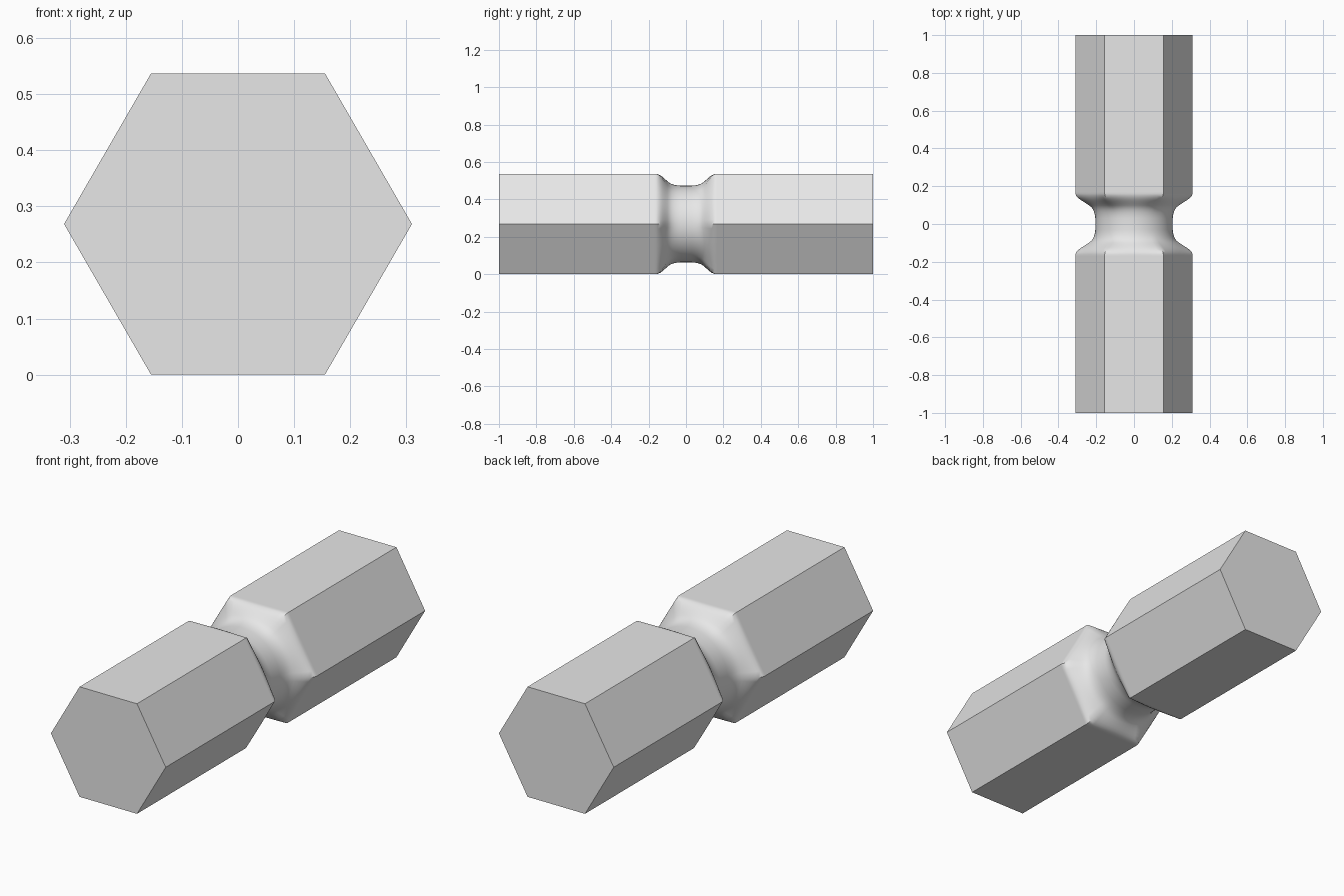
import bpy
import bmesh
from math import cos, sin, pi, radians

cube = bpy.data.objects.get("Cube")
if cube:
    bpy.data.objects.remove(cube, do_unlink=True)

CORNER = 0.31                       # hexagon corner radius
FLAT = CORNER * cos(pi / 6)         # hexagon apothem
WAIST = 0.205                       # round neck radius
SEGMENTS = 72

grey = bpy.data.materials.new("plain_grey")
grey.use_nodes = True
colour = (0.8, 0.8, 0.8, 1)
grey.diffuse_color = colour
grey.node_tree.nodes["Principled BSDF"].inputs["Base Color"].default_value = colour


def section_radius(angle, t):
    """Blend from the round waist (t = 0) to the full hexagon (t = 1)."""
    hexagon = FLAT / cos((angle % (pi / 3)) - pi / 6)
    return WAIST + t * (FLAT - WAIST) + t ** 1.4 * (hexagon - FLAT)


# Half of the groove: distance from the middle, share of the hexagon
half = [(0.03, 0), (0.045, 0.02), (0.06, 0.06), (0.075, 0.13), (0.088, 0.23),
        (0.098, 0.35), (0.107, 0.48), (0.117, 0.62), (0.127, 0.76),
        (0.138, 0.88), (0.15, 0.97), (0.16, 1), (0.17, 1), (1, 1)]
stations = [(-y, t) for y, t in reversed(half)] + half

# Loft the bar along y
bm = bmesh.new()
rings = []
for y, t in stations:
    ring = []
    for i in range(SEGMENTS):
        a = 2 * pi * i / SEGMENTS
        r = section_radius(a, t)
        ring.append(bm.verts.new((r * cos(a), y, FLAT + r * sin(a))))
    rings.append(ring)
for lower, upper in zip(rings, rings[1:]):
    for i in range(SEGMENTS):
        j = (i + 1) % SEGMENTS
        bm.faces.new((lower[i], lower[j], upper[j], upper[i]))
bm.faces.new(rings[0])
bm.faces.new(rings[-1])
bmesh.ops.recalc_face_normals(bm, faces=bm.faces)

mesh = bpy.data.meshes.new("grooved_hexagonal_bar")
bm.to_mesh(mesh)
bm.free()
mesh.materials.append(grey)
bar = bpy.data.objects.new("grooved_hexagonal_bar", mesh)
bpy.context.collection.objects.link(bar)

# Smooth neck, crisp hexagon edges
bpy.ops.object.select_all(action="DESELECT")
bar.select_set(True)
bpy.context.view_layer.objects.active = bar
bpy.ops.object.shade_smooth_by_angle(angle=radians(35))
